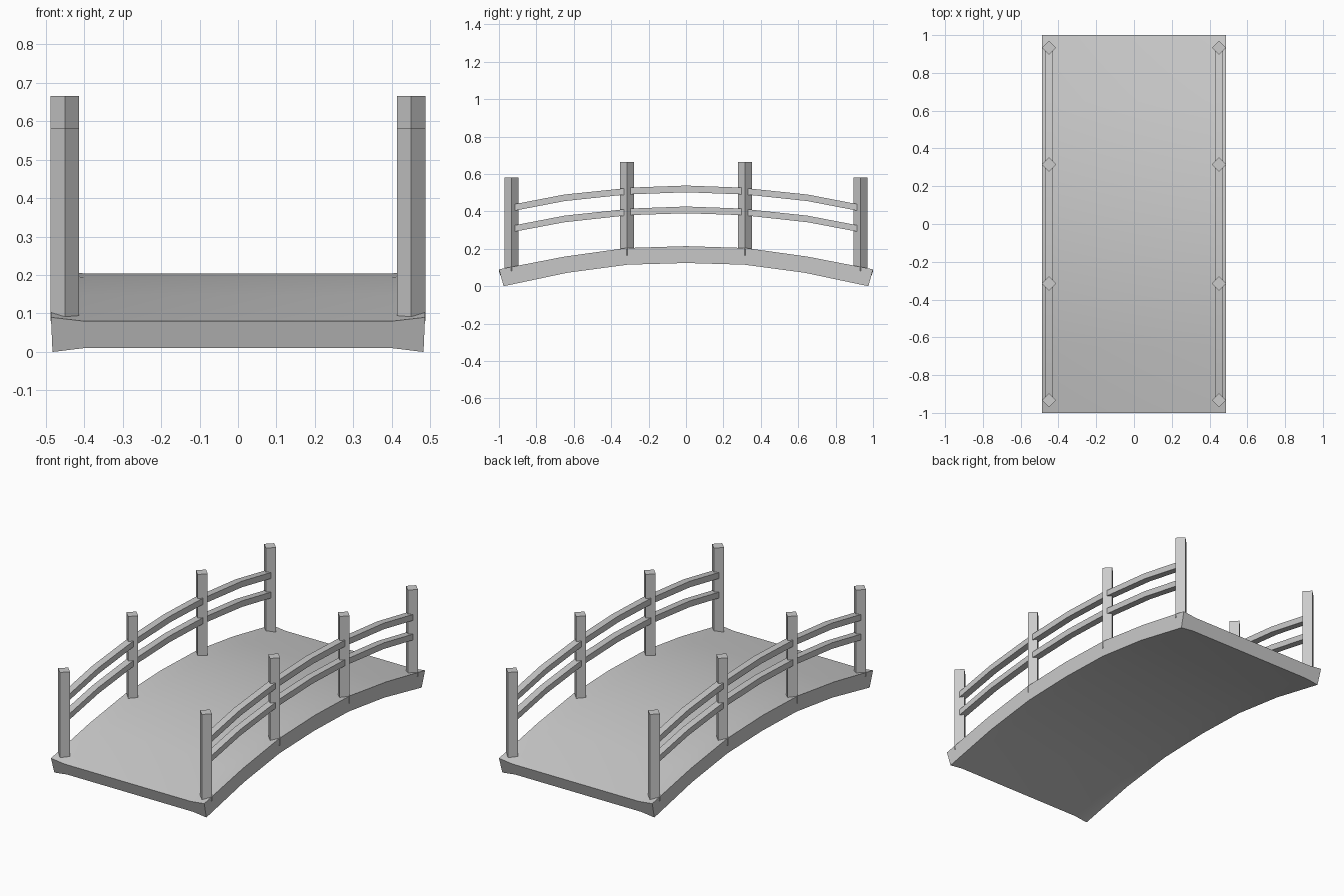
import bpy
import bmesh
import math

cube = bpy.data.objects.get("Cube")
if cube:
    bpy.data.objects.remove(cube)

grey = bpy.data.materials.new("plain_grey")
grey.use_nodes = True
colour = (0.6, 0.6, 0.6, 1)
grey.diffuse_color = colour
grey.node_tree.nodes["Principled BSDF"].inputs["Base Color"].default_value = colour


def loft(name, rings, smooth=True):
    """Skin a closed solid through equal-sized rings of points."""
    bm = bmesh.new()
    rows = [[bm.verts.new(p) for p in ring] for ring in rings]
    n = len(rows[0])
    for a, b in zip(rows, rows[1:]):
        for i in range(n):
            j = (i + 1) % n
            bm.faces.new((a[i], a[j], b[j], b[i]))
    bm.faces.new(rows[0])
    bm.faces.new(rows[-1])
    bmesh.ops.recalc_face_normals(bm, faces=bm.faces[:])
    mesh = bpy.data.meshes.new(name)
    bm.to_mesh(mesh)
    bm.free()
    mesh.materials.append(grey)
    obj = bpy.data.objects.new(name, mesh)
    bpy.context.collection.objects.link(obj)
    if smooth:
        bpy.ops.object.select_all(action='DESELECT')
        obj.select_set(True)
        bpy.context.view_layer.objects.active = obj
        bpy.ops.object.shade_smooth_by_angle(angle=math.radians(30))
    return obj


def mirrored(half):
    """Extend (y, low, high) stations from the middle to both ends."""
    return [(-y, a, b) for y, a, b in reversed(half[1:])] + half


# Arched deck, slightly thicker along both long edges
def deck_ring(y, low, high):
    y_low, lip = y * 0.975, 0.01
    return [(-0.482, y_low, low), (-0.4, y_low, low + lip),
            (0.4, y_low, low + lip), (0.482, y_low, low),
            (0.486, y, high), (0.4, y, high - lip),
            (-0.4, y, high - lip), (-0.486, y, high)]


arch = mirrored([(0, 0.124, 0.214), (0.32, 0.115, 0.204),
                 (0.65, 0.072, 0.158), (1, 0, 0.09)])
loft("deck", [deck_ring(*s) for s in arch])


# Square posts turned by 45 degrees
def post(name, x, y, bottom, top):
    r = 0.0375
    loft(name, [[(x + r, y, z), (x, y + r, z), (x - r, y, z), (x, y - r, z)]
                for z in (bottom, top)], smooth=False)


# Bent rails between the posts
def rail(name, x, stations):
    w = 0.02
    loft(name, [[(x - w, y, a), (x + w, y, a), (x + w, y, b), (x - w, y, b)]
                for y, a, b in stations])


middle_rails = {
    "lower": mirrored([(0, 0.39, 0.426), (0.3, 0.38, 0.415)]),
    "upper": mirrored([(0, 0.502, 0.538), (0.3, 0.491, 0.527)]),
}
end_rails = {
    "lower": [(0.33, 0.377, 0.411), (0.65, 0.342, 0.377), (0.915, 0.292, 0.326)],
    "upper": [(0.33, 0.489, 0.523), (0.65, 0.455, 0.49), (0.915, 0.404, 0.439)],
}

for side, x in (("left", 0.45), ("right", -0.45)):
    for end, s in (("front", -1), ("back", 1)):
        post(f"{side}_{end}_end_post", x, s * 0.933, 0.08, 0.58)
        post(f"{side}_{end}_middle_post", x, s * 0.315, 0.163, 0.665)
        for level, path in end_rails.items():
            rail(f"{side}_{end}_{level}_rail", x, [(s * y, a, b) for y, a, b in path])
    for level, path in middle_rails.items():
        rail(f"{side}_middle_{level}_rail", x, path)
